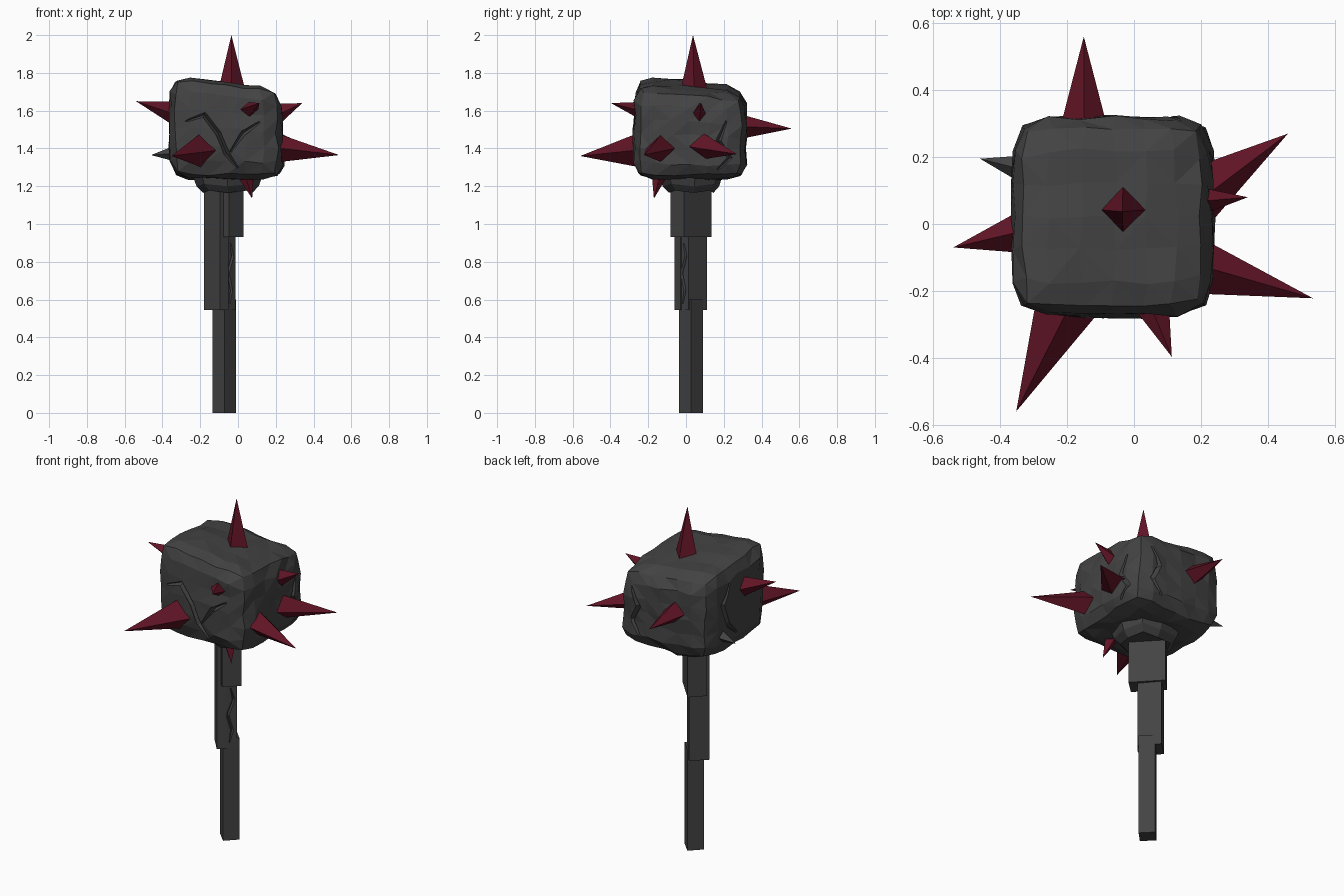
import bpy, bmesh, random
from mathutils import Vector

if "Cube" in bpy.data.objects:
    bpy.data.objects.remove(bpy.data.objects["Cube"])

random.seed(4)


def material(name, rgb):
    m = bpy.data.materials.new(name)
    m.diffuse_color = (*rgb, 1)
    m.use_nodes = True
    m.node_tree.nodes["Principled BSDF"].inputs["Base Color"].default_value = m.diffuse_color
    return m


STONE = material("dark stone", (0.056, 0.056, 0.056))
RED = material("dark red", (0.120, 0.007, 0.019))


def add_object(name, bm, mat):
    bmesh.ops.recalc_face_normals(bm, faces=bm.faces)
    me = bpy.data.meshes.new(name)
    bm.to_mesh(me)
    bm.free()
    me.materials.append(mat)
    ob = bpy.data.objects.new(name, me)
    bpy.context.scene.collection.objects.link(ob)
    return ob


def loft(name, rings, mat):
    """Skin a list of equal-length closed rings and cap both ends."""
    bm = bmesh.new()
    vs = [[bm.verts.new(p) for p in r] for r in rings]
    n = len(rings[0])
    for a, b in zip(vs, vs[1:]):
        for i in range(n):
            j = (i + 1) % n
            bm.faces.new((a[i], a[j], b[j], b[i]))
    bm.faces.new(vs[0])
    bm.faces.new(vs[-1])
    return add_object(name, bm, mat)


# Boulder surface: a boxy superellipsoid whose top slopes to the back right
CENTRE = Vector((-0.058, 0.022, 1.487))
HALF = Vector((0.303, 0.298, 0.25))


def surface(c, p=6.5):
    c = Vector(c)
    c /= sum(abs(k) ** p for k in c) ** (1 / p)
    q = Vector(c[i] * HALF[i] for i in range(3))
    up = (c.z + 1) / 2
    q.z -= up * (0.13 * q.x + 0.10 * q.y)
    q.x -= 0.02 * up * max(c.x, 0)
    return CENTRE + q


# Head
bm = bmesh.new()
bmesh.ops.create_cube(bm, size=2)
bmesh.ops.subdivide_edges(bm, edges=bm.edges[:], cuts=5, use_grid_fill=True)
for v in bm.verts:
    jitter = Vector(random.uniform(-0.008, 0.008) for _ in range(3))
    v.co = surface(v.co) + jitter
bmesh.ops.triangulate(bm, faces=bm.faces[:])
head = add_object("stone_head", bm, STONE)


# Cracks: diamond-section cutters following zigzag paths
def crack(target, name, pts, normal, width=0.016, depth=0.03):
    n = Vector(normal).normalized()
    rings = []
    for i, p in enumerate(pts):
        t = (pts[min(i + 1, len(pts) - 1)] - pts[max(i - 1, 0)]).normalized()
        s = t.cross(n).normalized()
        k = 0.35 if i in (0, len(pts) - 1) else 1
        rings.append([p - n * depth * k, p + s * width * k,
                      p + n * 0.04, p - s * width * k])
    cutter = loft(name, rings, STONE)
    cutter.hide_render = True
    cutter.hide_viewport = True
    cutter.display_type = 'WIRE'
    mod = target.modifiers.new(name, 'BOOLEAN')
    mod.operation = 'DIFFERENCE'
    mod.solver = 'EXACT'
    mod.object = cutter


head_cracks = [
    ((0, -1, 0), [(-.75, -1, .1), (-.4, -1, .25), (-.15, -1, -.1), (0, -1, -.5), (.2, -1, -.8)]),
    ((0, -1, 0), [(.06, -1, -.45), (.3, -1, -.05), (.6, -1, .2)]),
    ((1, 0, 0), [(1, .65, .4), (1, .5, -.1), (1, .72, -.5), (1, .5, -.8)]),
    ((0, 1, 0), [(.7, 1, .6), (.5, 1, .1), (.65, 1, -.3), (.45, 1, -.7)]),
    ((-1, 0, 0), [(-1, .3, .6), (-1, .5, .2), (-1, .35, -.3), (-1, .05, -.6)]),
]
for i, (n, path) in enumerate(head_cracks):
    crack(head, f"crack_cutter_{i}", [surface(c) for c in path], n)

# Broken collar under the head
rings = []
collar = [(1.0, .1), (.75, .8), (.1, .95), (-.7, .8), (-1.0, .1), (-.75, -.75), (0, -1.0), (.8, -.7)]
for z, r in ((1.165, 0.13), (1.20, 0.165), (1.30, 0.20)):
    rings.append([(-0.055 + r * x, 0.03 + r * .93 * y, z + 0.012 * (i % 2))
                  for i, (x, y) in enumerate(collar)])
loft("collar", rings, STONE)


# Handle: stepped posts turned about 45 degrees (corners: front, right, back, left)
def post(name, corners, z0, z1):
    return loft(name, [[(x, y, z) for x, y in corners] for z in (z0, z1)], STONE)


post("handle_lower", [(-.072, -.037), (-.01, .026), (-.072, .09), (-.134, .026)], 0, 0.6)
mid = post("handle_middle", [(-.095, -.062), (-.014, .012), (-.098, .112), (-.18, .036)], 0.545, 0.97)
post("handle_upper", [(-.047, -.082), (.03, -.01), (-.105, .135), (-.18, .06)], 0.93, 1.26)
# the front left side of the handle runs straight down through the step
post("handle_side_strip", [(-.095, -.062), (-.05, -.03), (-.12, .08), (-.18, .036)], 0.545, 1.2)
crack(mid, "crack_cutter_handle",
      [Vector((-.04, -.012, .90)), Vector((-.028, -.001, .83)), Vector((-.052, -.023, .74)),
       Vector((-.034, -.006, .65)), Vector((-.045, -.016, .58))], (.68, -.73, 0), 0.008, 0.012)


# Spikes: four-sided pyramids; base diamond lies across the given axis
def spike(name, axis, base, tip, half_a, half_b, mat=RED):
    base, tip = Vector(base), Vector(tip)
    a, b = [Vector(1.0 if i == k else 0.0 for i in range(3)) for k in range(3) if k != axis]
    grow = 1.3                       # sink the base into the stone
    base = tip + (base - tip) * grow
    bm = bmesh.new()
    ring = [bm.verts.new(base + o * grow) for o in
            (a * half_a, b * half_b, -a * half_a, -b * half_b)]
    top = bm.verts.new(tip)
    bm.faces.new(ring)
    for i in range(4):
        bm.faces.new((ring[i], ring[(i + 1) % 4], top))
    return add_object(name, bm, mat)


spike("spike_top", 2, (-.033, .042, 1.73), (-.035, .037, 2.0), .066, .066)
spike("spike_left", 0, (-.35, -.025, 1.587), (-.54, -.07, 1.65), .06, .06)
spike("spike_front_large", 1, (-.205, -.27, 1.39), (-.352, -.56, 1.36), .095, .085)
spike("spike_front_small", 1, (.06, -.27, 1.607), (.113, -.397, 1.64), .046, .038)
spike("spike_right_front", 0, (.235, -.135, 1.40), (.535, -.222, 1.365), .075, .07)
spike("spike_right_back", 0, (.235, .10, 1.41), (.46, .27, 1.37), .09, .065)
spike("spike_right_small", 0, (.225, .07, 1.585), (.34, .08, 1.64), .034, .052)
spike("spike_back", 1, (-.15, .31, 1.515), (-.15, .56, 1.505), .065, .06)
spike("spike_stone", 0, (-.355, .168, 1.372), (-.46, .195, 1.365), .035, .035, STONE)
spike("spike_bottom", 2, (.04, -.14, 1.25), (.075, -.17, 1.135), .042, .04)
